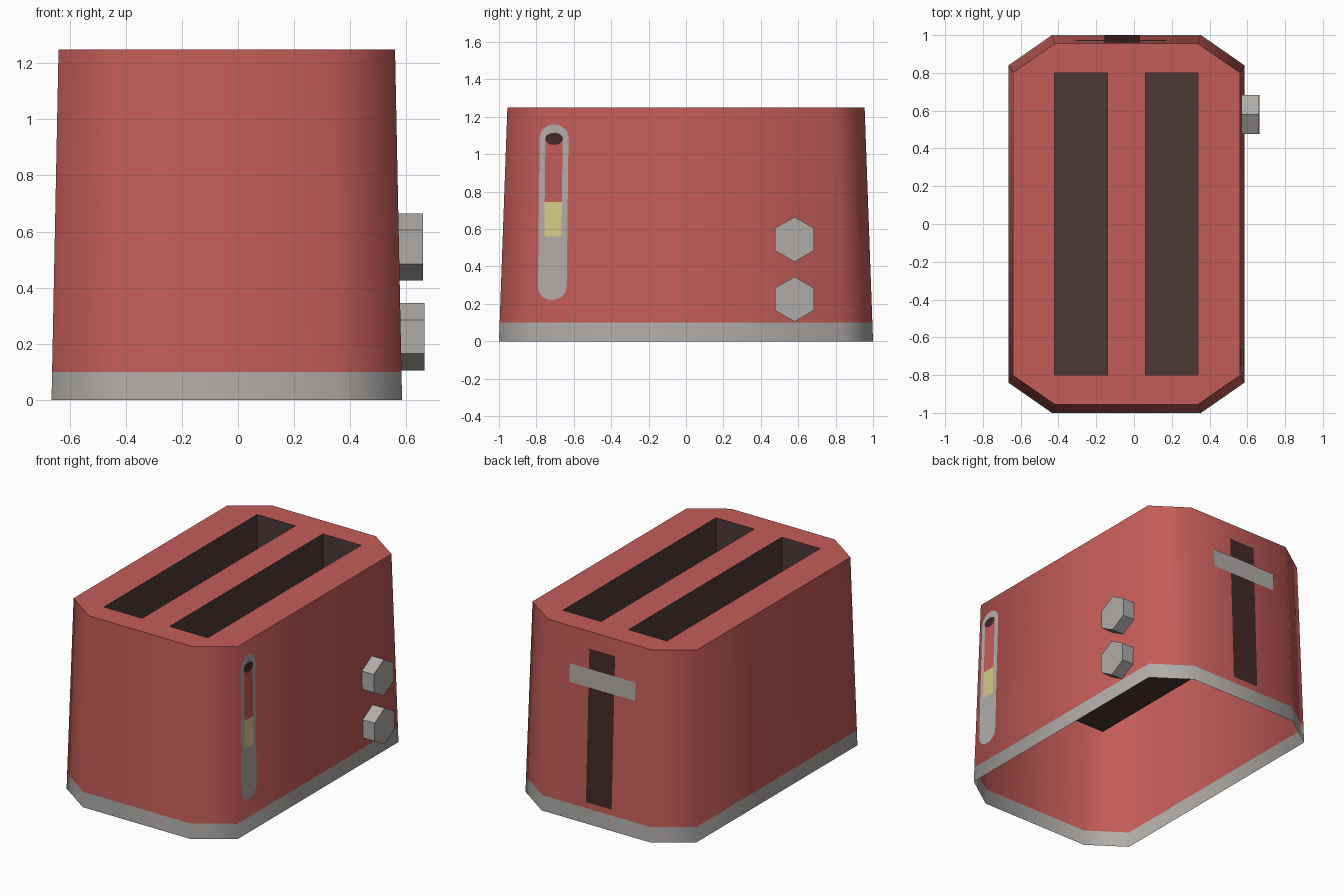
import bpy, bmesh, math
from mathutils import Vector

if "Cube" in bpy.data.objects:
    bpy.data.objects.remove(bpy.data.objects["Cube"])

def material(name, rgb):
    m = bpy.data.materials.new(name)
    m.diffuse_color = (*rgb, 1)
    m.use_nodes = True
    m.node_tree.nodes["Principled BSDF"].inputs["Base Color"].default_value = m.diffuse_color
    return m

RED = material("warm red", (0.55, 0.108, 0.098))
GREY = material("light grey", (0.43, 0.41, 0.395))
DARK = material("dark brown", (0.07, 0.039, 0.037))
MAROON = material("dark maroon", (0.058, 0.021, 0.021))
YELLOW = material("pale yellow", (0.66, 0.60, 0.24))

CX, H = -0.04, 1.25          # body centre in x, body height
SLOTS = [(-0.42, -0.14), (0.06, 0.34)]
SLOT_Y, SLOT_FLOOR = 0.80, 0.71

def finish(name, bm, mats, smooth=None):
    me = bpy.data.meshes.new(name)
    bm.to_mesh(me)
    bm.free()
    for m in mats:
        me.materials.append(m)
    ob = bpy.data.objects.new(name, me)
    bpy.context.collection.objects.link(ob)
    if smooth:
        bpy.ops.object.select_all(action='DESELECT')
        ob.select_set(True)
        bpy.context.view_layer.objects.active = ob
        bpy.ops.object.shade_smooth_by_angle(angle=math.radians(smooth))
    return ob

def octagon(z):
    """Chamfered, slightly tapered outline of the body at height z."""
    t = z / H
    sx, sy = 1 - 0.04 * t, 1 - 0.045 * t
    quarter = [(0.625, 0.84), (0.395, 1.0)]
    pts = quarter + [(-x, y) for x, y in reversed(quarter)]
    pts += [(-x, -y) for x, y in pts]
    return [Vector((CX + x * sx, y * sy, z)) for x, y in pts]

# body shell, open below, with a grey band at the foot
bm = bmesh.new()
rings = [[bm.verts.new(p) for p in octagon(z)] for z in (0, 0.1, H)]
for level in (0, 1):
    a, b = rings[level], rings[level + 1]
    for i in range(8):
        j = (i + 1) % 8
        f = bm.faces.new((a[i], a[j], b[j], b[i]))
        f.material_index = 1 - level
# top with two slot openings
edges = [bm.edges.get((rings[2][i], rings[2][(i + 1) % 8])) for i in range(8)]
for x0, x1 in SLOTS:
    vs = [bm.verts.new((x, y, H)) for x, y in
          ((x0, -SLOT_Y), (x1, -SLOT_Y), (x1, SLOT_Y), (x0, SLOT_Y))]
    edges += [bm.edges.new((vs[i], vs[(i + 1) % 4])) for i in range(4)]
bmesh.ops.triangle_fill(bm, use_beauty=True, use_dissolve=False, edges=edges, normal=(0, 0, 1))
bm.normal_update()
for f in bm.faces:
    if abs(f.normal.z) > 0.9 and f.normal.z < 0:
        f.normal_flip()
finish("body", bm, [RED, GREY], 60)

# bread slots: open trays facing up
for n, (x0, x1) in enumerate(SLOTS):
    bm = bmesh.new()
    corners = ((x0, -SLOT_Y), (x1, -SLOT_Y), (x1, SLOT_Y), (x0, SLOT_Y))
    hi = [bm.verts.new((x, y, H)) for x, y in corners]
    lo = [bm.verts.new((x, y, SLOT_FLOOR)) for x, y in corners]
    bm.faces.new(lo)
    for i in range(4):
        j = (i + 1) % 4
        bm.faces.new((lo[j], lo[i], hi[i], hi[j]))
    finish(f"bread_slot_{n + 1}", bm, [DARK])

# thin plates lying on the tapered right or back wall
def plate(name, outline, side, lift, mat):
    bm = bmesh.new()
    vs = []
    for u, z in outline:
        if side == "right":
            p = (0.585 - 0.025 * z / H + lift, u + (z - 0.7) * 0.012, z)
        else:
            p = (u, 1 - 0.045 * z / H + lift, z)
        vs.append(bm.verts.new(p))
    f = bm.faces.new(vs)
    f.normal_update()
    if (f.normal.x if side == "right" else f.normal.y) < 0:
        f.normal_flip()
    finish(name, bm, [mat])

def rect(u0, u1, z0, z1):
    return [(u0, z0), (u1, z0), (u1, z1), (u0, z1)]

def pill(u, r, z0, z1, rz, n=8):
    top = [(u + r * math.cos(math.pi * i / n), z1 - rz + rz * math.sin(math.pi * i / n)) for i in range(n + 1)]
    return top + [(2 * u - x, z0 + z1 - z) for x, z in top]

# browning gauge on the right wall
plate("gauge_frame", pill(-0.71, 0.077, 0.22, 1.16, 0.07), "right", 0.003, GREY)
plate("gauge_track", rect(-0.756, -0.664, 0.745, 1.075), "right", 0.005, RED)
plate("gauge_light", rect(-0.756, -0.664, 0.56, 0.745), "right", 0.005, YELLOW)
plate("gauge_top", pill(-0.71, 0.048, 1.05, 1.115, 0.0325), "right", 0.007, MAROON)

# lever slot and lever on the back wall
plate("lever_slot", rect(-0.155, 0.033, 0.14, 1.14), "back", 0.003, MAROON)
plate("lever", rect(-0.31, 0.17, 0.89, 1.01), "back", 0.006, GREY)

# hexagonal knobs on the right wall
for n, (z, x1) in enumerate([(0.225, 0.665), (0.545, 0.66)]):
    bm = bmesh.new()
    bmesh.ops.create_cone(bm, cap_ends=True, segments=6, radius1=0.12, radius2=0.12, depth=0.1)
    for v in bm.verts:
        a, b, c = v.co
        v.co = (x1 - 0.05 + c, 0.58 + a, z + b)
    # turn a corner to the top if needed
    if max(v.co.z for v in bm.verts) - z < 0.119:
        for v in bm.verts:
            v.co.y, v.co.z = 0.58 + (v.co.z - z), z + (v.co.y - 0.58)
    bmesh.ops.recalc_face_normals(bm, faces=bm.faces)
    finish(f"knob_{n + 1}", bm, [GREY])
